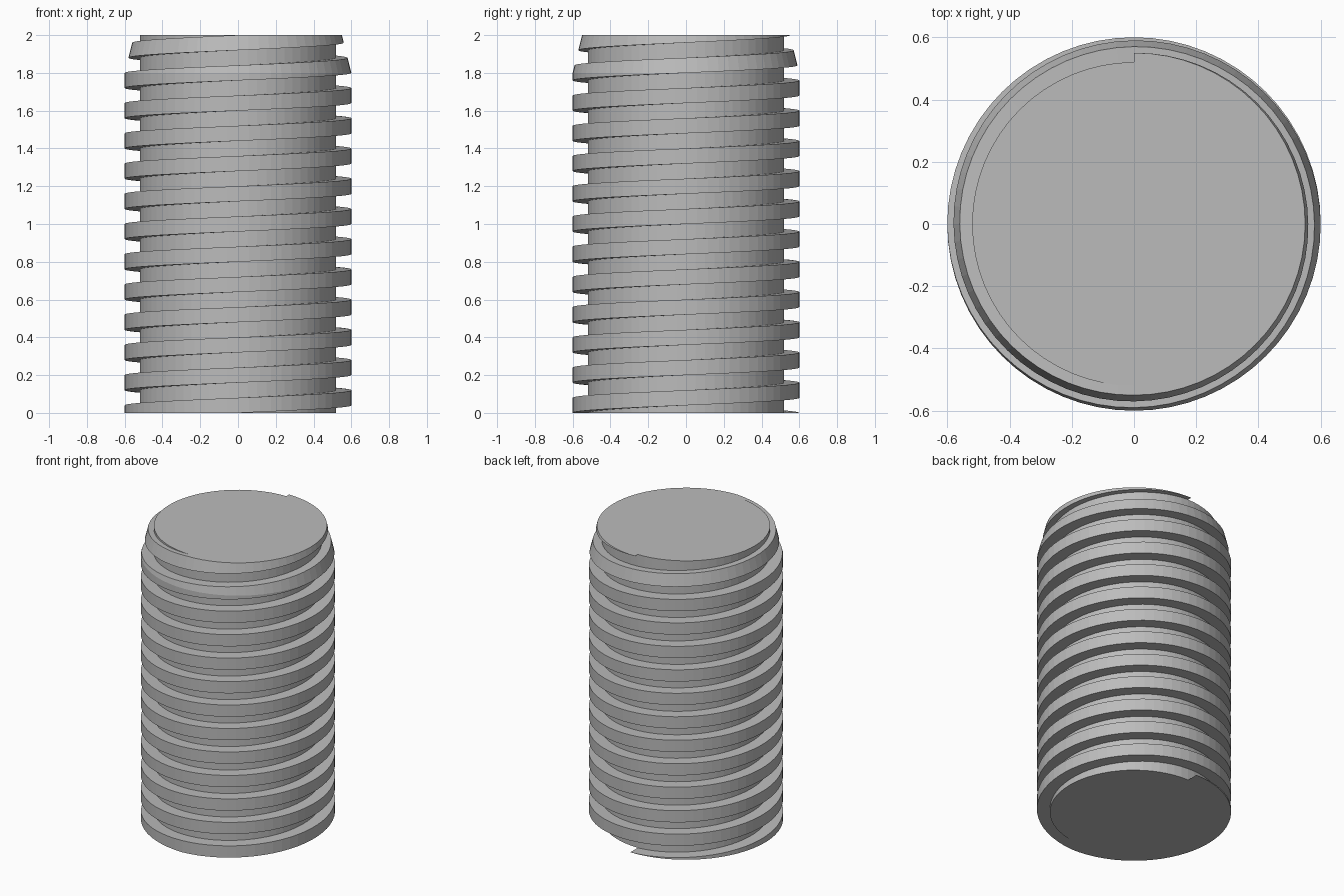
import bpy, bmesh
from math import cos, sin, pi, hypot

cube = bpy.data.objects.get("Cube")
if cube:
    bpy.data.objects.remove(cube, do_unlink=True)

ROOT, CREST = 0.52, 0.60          # core and thread radii
PITCH, LENGTH, SIDES = 0.16, 2.0, 64
TAPER_START, TAPER = 1.8, 0.25    # lead-in chamfer at the top

# Square thread profile for one turn: (radius, height)
half = PITCH / 2
profile = [(ROOT, 0), (CREST, 0), (CREST, half), (ROOT, half), (ROOT, PITCH)]

# Sweep the profile along an overlong right-handed helix
bm = bmesh.new()
turns = round(LENGTH / PITCH) + 4
previous = None
for step in range(turns * SIDES + 1):
    angle = pi / 2 + 2 * pi * step / SIDES
    rise = -half - 2 * PITCH + PITCH * step / SIDES
    ring = [bm.verts.new((r * cos(angle), r * sin(angle), rise + h))
            for r, h in profile]
    if previous:
        for i in range(len(profile) - 1):
            bm.faces.new((previous[i], ring[i], ring[i + 1], previous[i + 1]))
    previous = ring
bmesh.ops.remove_doubles(bm, verts=bm.verts[:], dist=0.0001)


def cut(height, above=False, below=False):
    """Slice level, optionally discarding what lies above or below."""
    geometry = bm.verts[:] + bm.edges[:] + bm.faces[:]
    bmesh.ops.bisect_plane(bm, geom=geometry, dist=0.00001,
                           plane_co=(0, 0, height), plane_no=(0, 0, 1),
                           clear_outer=above, clear_inner=below)


# Trim both ends level and mark where the taper begins
cut(0, below=True)
cut(LENGTH, above=True)
cut(TAPER_START)

# Taper the upper thread crests
for v in bm.verts:
    radius = hypot(v.co.x, v.co.y)
    limit = CREST - TAPER * max(0, v.co.z - TAPER_START)
    if radius > limit:
        v.co.x *= limit / radius
        v.co.y *= limit / radius

# Close the flat ends
loose = [e for e in bm.edges if not e.link_faces]
bmesh.ops.delete(bm, geom=loose, context='EDGES')
rim = [e for e in bm.edges if e.is_boundary]
bmesh.ops.holes_fill(bm, edges=rim, sides=0)
bmesh.ops.recalc_face_normals(bm, faces=bm.faces[:])

mesh = bpy.data.meshes.new("threaded_rod")
bm.to_mesh(mesh)
bm.free()

# Plain grey metal
grey = bpy.data.materials.new("plain_grey")
grey.use_nodes = True
colour = (0.5, 0.5, 0.5, 1)
grey.diffuse_color = colour
grey.node_tree.nodes["Principled BSDF"].inputs["Base Color"].default_value = colour
mesh.materials.append(grey)

rod = bpy.data.objects.new("threaded_rod", mesh)
bpy.context.collection.objects.link(rod)
